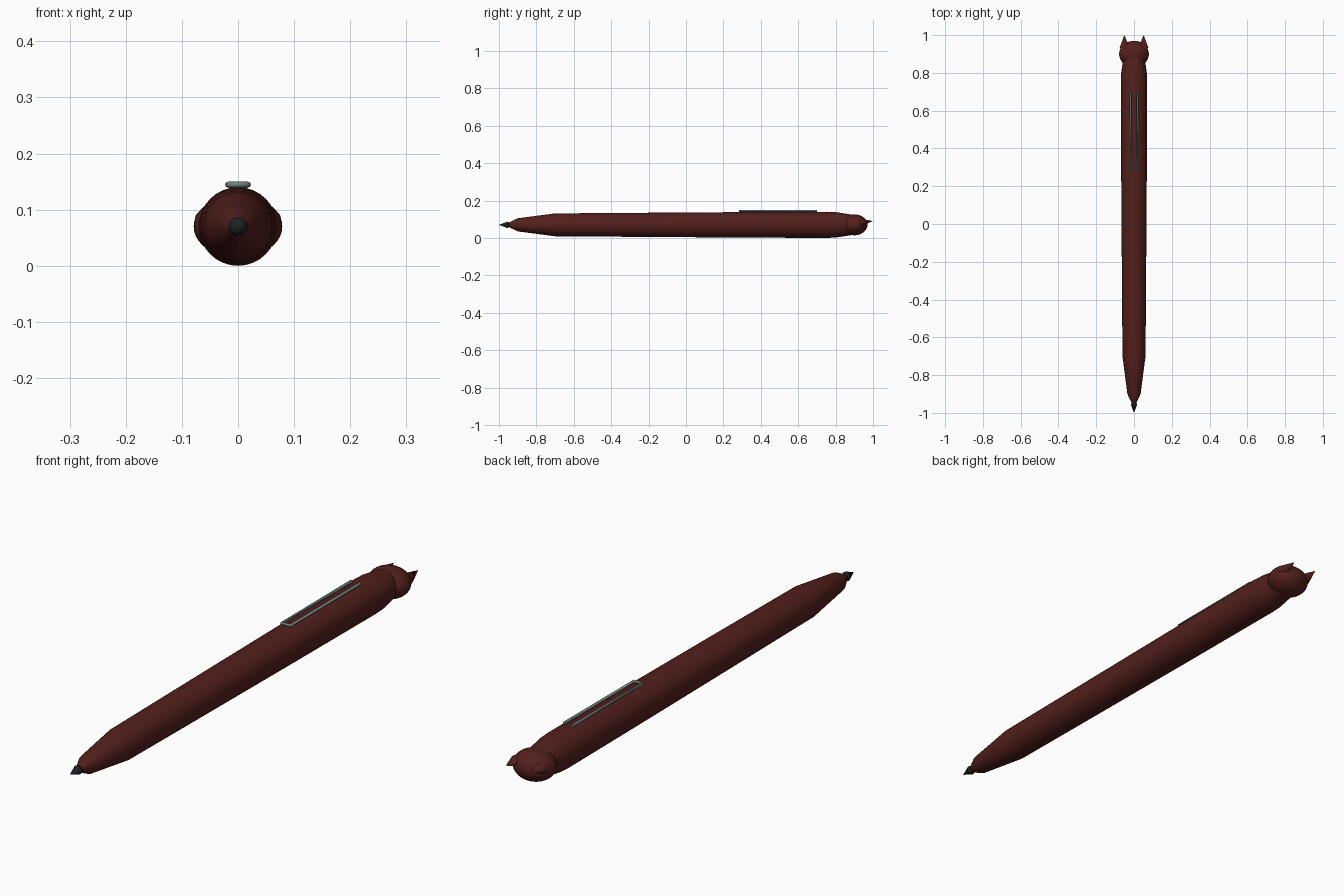
import bpy, bmesh, math
from mathutils import Matrix, Vector

if "Cube" in bpy.data.objects:
    bpy.data.objects.remove(bpy.data.objects["Cube"])

ZC = 0.07  # height of the pen axis


def material(name, rgb):
    m = bpy.data.materials.new(name)
    m.diffuse_color = (*rgb, 1)
    m.use_nodes = True
    m.node_tree.nodes["Principled BSDF"].inputs["Base Color"].default_value = m.diffuse_color
    return m


red = material("dark_red", (0.085, 0.014, 0.011))
steel = material("steel", (0.17, 0.22, 0.22))
black = material("black", (0.012, 0.016, 0.016))


def finish(name, bm, mat, angle=25):
    bmesh.ops.recalc_face_normals(bm, faces=bm.faces)
    me = bpy.data.meshes.new(name)
    bm.to_mesh(me)
    bm.free()
    ob = bpy.data.objects.new(name, me)
    bpy.context.collection.objects.link(ob)
    me.materials.append(mat)
    bpy.ops.object.select_all(action='DESELECT')
    ob.select_set(True)
    bpy.context.view_layer.objects.active = ob
    bpy.ops.object.shade_smooth_by_angle(angle=math.radians(angle))
    return ob


def lathe(name, profile, mat, angle=25, n=32):
    """Revolve (y, radius) points around the pen axis."""
    bm = bmesh.new()
    vs = [bm.verts.new((r, y, ZC)) for y, r in profile]
    es = [bm.edges.new(p) for p in zip(vs, vs[1:])]
    bmesh.ops.spin(bm, geom=vs + es, cent=(0, 0, ZC), axis=(0, 1, 0),
                   angle=2 * math.pi, steps=n, use_merge=True)
    bmesh.ops.remove_doubles(bm, verts=bm.verts, dist=1e-5)
    return finish(name, bm, mat, angle)


# barrel and writing tip
lathe("barrel", [(-0.945, 0), (-0.945, 0.013), (-0.90, 0.035), (-0.70, 0.061),
                 (-0.30, 0.064), (0.30, 0.068), (0.75, 0.07), (0.80, 0.068),
                 (0.86, 0.059), (0.90, 0.052), (0.92, 0)], red)
lathe("nib", [(-1.0, 0), (-0.955, 0.017), (-0.935, 0.008), (-0.935, 0)], black)

# rounded animal head at the end
bm = bmesh.new()
bmesh.ops.create_uvsphere(bm, u_segments=32, v_segments=20, radius=1,
                          matrix=Matrix.Translation((0, 0.9, ZC))
                          @ Matrix.Diagonal((0.079, 0.07, 0.056, 1)))
finish("head", bm, red, 40)

# pointed ears
for side, x in (("left", -1), ("right", 1)):
    bm = bmesh.new()
    base, tip = Vector((x * 0.05, 0.932, 0.083)), Vector((x * 0.051, 1.0, 0.09))
    d = tip - base
    bmesh.ops.create_cone(bm, cap_ends=True, segments=16, radius1=0.027, radius2=0,
                          depth=d.length,
                          matrix=Matrix.Translation((base + tip) / 2)
                          @ d.to_track_quat('Z', 'Y').to_matrix().to_4x4()
                          @ Matrix.Diagonal((1, 0.75, 1, 1)))
    finish("ear_" + side, bm, red, 40)

# U-shaped wire clip, open towards the head
cu = bpy.data.curves.new("clip", 'CURVE')
cu.dimensions = '3D'
cu.bevel_depth = 0.0055
cu.bevel_resolution = 2
cu.use_fill_caps = True
path = [(-0.0175, 0.70), (-0.0175, 0.286), (0.0175, 0.286), (0.0175, 0.70)]
sp = cu.splines.new('POLY')
sp.points.add(len(path) - 1)
for p, (x, y) in zip(sp.points, path):
    p.co = (x, y, 0.1445, 1)
clip = bpy.data.objects.new("clip", cu)
bpy.context.collection.objects.link(clip)
cu.materials.append(steel)
